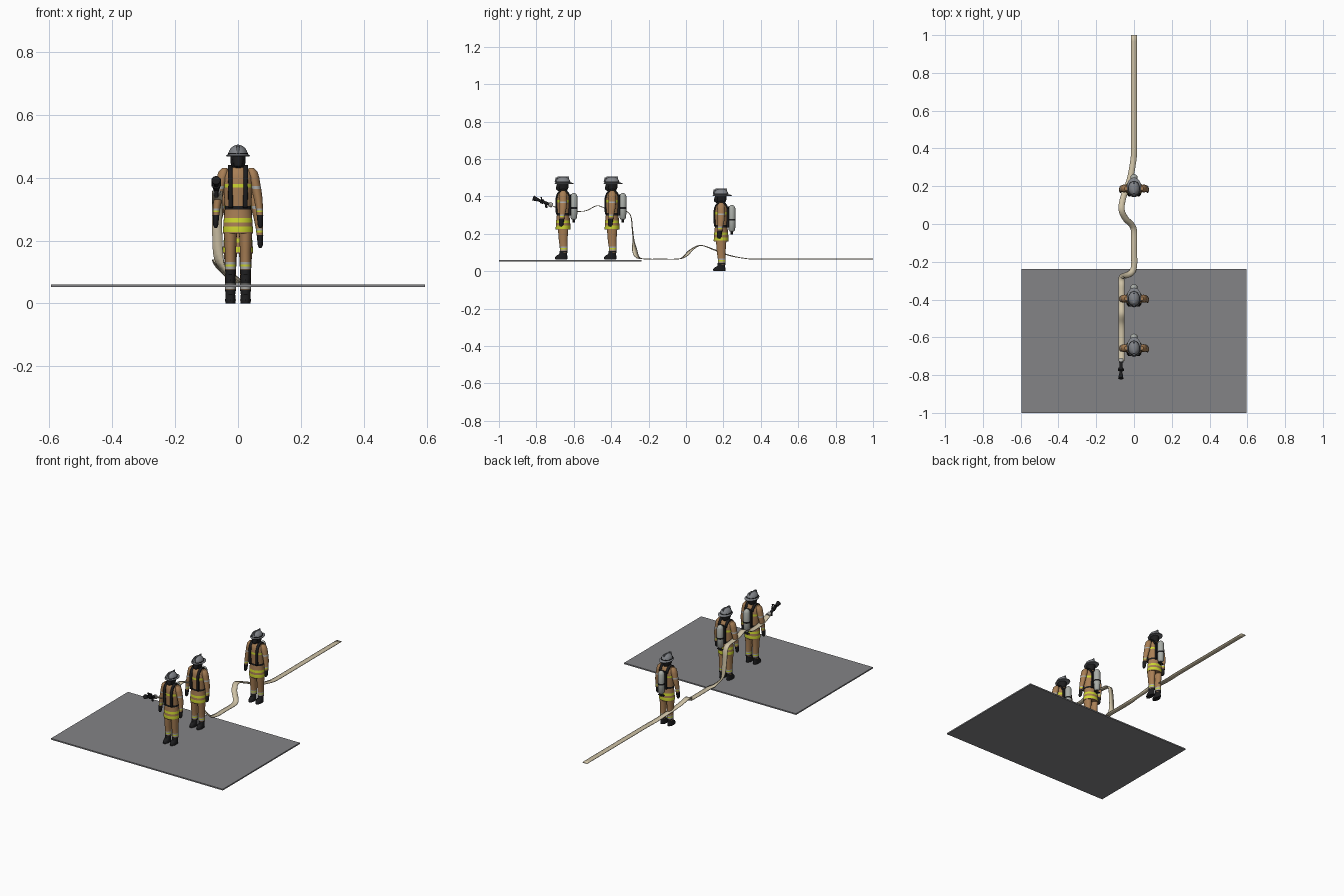
import bpy, bmesh, math
from mathutils import Vector, Matrix

if "Cube" in bpy.data.objects:
    bpy.data.objects.remove(bpy.data.objects["Cube"], do_unlink=True)


def material(name, r, g, b):
    m = bpy.data.materials.new(name)
    m.use_nodes = True
    m.diffuse_color = (r, g, b, 1)
    m.node_tree.nodes["Principled BSDF"].inputs["Base Color"].default_value = (r, g, b, 1)
    return m


TAN = material("tan cloth", .39, .21, .09)
BLACK = material("black rubber", .012, .012, .013)
YELLOW = material("yellow trim", .62, .68, .03)
SILVER = material("silver trim", .42, .42, .40)
HELMET = material("helmet grey", .22, .23, .25)
TANK = material("tank grey", .40, .42, .39)
HOSE = material("cream canvas", .62, .54, .38)
FLOOR = material("floor grey", .23, .23, .24)


def finish(name, bm, mats, smooth=True):
    bmesh.ops.recalc_face_normals(bm, faces=bm.faces)
    me = bpy.data.meshes.new(name)
    bm.to_mesh(me)
    bm.free()
    for m in mats:
        me.materials.append(m)
    ob = bpy.data.objects.new(name, me)
    bpy.context.collection.objects.link(ob)
    if smooth:
        bpy.ops.object.select_all(action='DESELECT')
        ob.select_set(True)
        bpy.context.view_layer.objects.active = ob
        bpy.ops.object.shade_smooth_by_angle(angle=math.radians(40))
    return ob


# Stacked ellipses (z, rx, ry, x, y); bands are (low, high, material)
def loft(name, rings, base, bands=(), n=20):
    bm = bmesh.new()
    rows = []
    for ring in rings:
        z, rx, ry, x, y = (tuple(ring) + (0, 0))[:5]
        rows.append([bm.verts.new((x + rx * math.cos(2 * math.pi * i / n),
                                   y + ry * math.sin(2 * math.pi * i / n), z)) for i in range(n)])
    for a, b in zip(rows, rows[1:]):
        for i in range(n):
            j = (i + 1) % n
            bm.faces.new((a[i], a[j], b[j], b[i]))
    bm.faces.new(rows[0])
    bm.faces.new(rows[-1])
    mats = [base]
    for lo, hi, m in bands:
        if m not in mats:
            mats.append(m)
        for f in bm.faces:
            if lo < f.calc_center_median().z < hi:
                f.material_index = mats.index(m)
    return finish(name, bm, mats)


def rod(name, a, b, r1, r2, mat, n=16):
    a, b = Vector(a), Vector(b)
    d = b - a
    bm = bmesh.new()
    bmesh.ops.create_cone(bm, cap_ends=True, segments=n, radius1=r1, radius2=r2, depth=d.length)
    rot = d.to_track_quat('Z', 'Y').to_matrix().to_4x4()
    bm.transform(Matrix.Translation((a + b) / 2) @ rot)
    return finish(name, bm, [mat])


def box(name, lo, hi, mat):
    lo, hi = Vector(lo), Vector(hi)
    bm = bmesh.new()
    bmesh.ops.create_cube(bm, size=1)
    bm.transform(Matrix.Translation((lo + hi) / 2) @ Matrix.Diagonal((*(hi - lo), 1)))
    return finish(name, bm, [mat], False)


# Flat strap swept along a smooth path, kept level across its width
def ribbon(name, points, width, thick, mat, steps=6):
    p = [Vector(q) for q in points]
    p = [p[0]] + p + [p[-1]]
    path = []
    for a, b, c, d in zip(p, p[1:], p[2:], p[3:]):
        for k in range(steps):
            t = k / steps
            path.append(((2 * b) + (c - a) * t + (2 * a - 5 * b + 4 * c - d) * t * t
                         + (3 * b - a - 3 * c + d) * t ** 3) / 2)
    path.append(p[-1])
    bm = bmesh.new()
    rows = []
    for i, q in enumerate(path):
        t = (path[min(i + 1, len(path) - 1)] - path[max(i - 1, 0)]).normalized()
        side = Vector((-(t.y - .25), t.x, 0)).normalized() * width / 2
        rows.append((bm.verts.new(q - side), bm.verts.new(q + side)))
    for a, b in zip(rows, rows[1:]):
        bm.faces.new((a[0], a[1], b[1], b[0]))
    ob = finish(name, bm, [mat])
    mod = ob.modifiers.new("thickness", 'SOLIDIFY')
    mod.thickness, mod.offset = thick, 0
    return ob


parts = []

# Coat, with belt and reflective trim
parts.append(loft("coat", [
    (.158, .047, .039), (.163, .048, .040), (.180, .047, .039), (.193, .046, .038),
    (.207, .045, .037), (.235, .042, .034), (.246, .042, .034), (.290, .045, .036),
    (.304, .046, .036), (.316, .047, .036), (.340, .048, .034), (.356, .040, .029),
    (.370, .020, .019)], TAN,
    [(.163, .180, YELLOW), (.193, .207, YELLOW), (.235, .246, BLACK), (.304, .316, YELLOW)], 28))

# Head, mask and helmet
parts.append(loft("head", [(.355, .015, .016), (.368, .020, .022), (.385, .024, .029),
                           (.412, .025, .030)], BLACK))
parts.append(loft("face_mask", [(.366, .006, .006, 0, -.022), (.373, .013, .014, 0, -.023),
                                (.388, .017, .015, 0, -.022), (.406, .016, .012, 0, -.020)], BLACK))
parts.append(loft("helmet_brim", [(.403, .037, .050, 0, .006), (.406, .038, .052, 0, .006),
                                  (.412, .030, .039)], HELMET, n=28))
parts.append(loft("helmet_dome", [(.409, .031, .039), (.420, .029, .037), (.430, .023, .031),
                                  (.437, .014, .022), (.440, .004, .008)], HELMET, n=28))
parts.append(box("helmet_crest", (-.003, -.031, .420), (.003, .031, .442), HELMET))
parts.append(rod("helmet_badge", (0, -.037, .413), (0, -.035, .437), .008, .005, HELMET, 6))
parts.append(loft("helmet_band", [(.410, .032, .040), (.415, .0315, .0395)], BLACK, n=28))

# Breathing gear on the back
parts.append(box("back_plate", (-.022, .028, .235), (.022, .042, .345), BLACK))
parts.append(loft("air_tank", [(.212, .010, .010, 0, .057), (.222, .018, .018, 0, .057),
                               (.270, .0195, .0195, 0, .057), (.280, .0195, .0195, 0, .057),
                               (.335, .0195, .0195, 0, .057), (.348, .014, .014, 0, .057),
                               (.355, .004, .004, 0, .057)], TANK, [(.27, .28, BLACK)]))
parts.append(rod("tank_valve", (0, .057, .196), (0, .057, .214), .007, .007, BLACK))
parts.append(rod("valve_knob", (-.018, .057, .203), (.018, .057, .203), .005, .005, BLACK))

for side, s in (("left", 1), ("right", -1)):
    # Legs and boots
    x = .024 * s
    parts.append(loft(side + "_trouser_leg", [
        (.036, .0165, .019, x, .003), (.046, .017, .020, x, .003), (.053, .017, .020, x, .003),
        (.060, .017, .021, x, .003), (.067, .017, .021, x, .003), (.100, .0175, .023, x, 0),
        (.165, .021, .028, x, 0)], TAN,
        [(.046, .053, SILVER), (.053, .060, YELLOW), (.060, .067, SILVER)]))
    parts.append(loft(side + "_boot", [
        (0, .016, .032, x, -.010), (.010, .017, .033, x, -.010), (.020, .016, .028, x, -.006),
        (.028, .015, .021, x, 0), (.044, .0175, .021, x, .003)], BLACK))
    # Arms and gloves
    parts.append(loft(side + "_sleeve", [
        (.214, .010, .013, .070 * s, -.007), (.226, .011, .014, .069 * s, -.006),
        (.232, .011, .014, .069 * s, -.006), (.238, .0115, .015, .068 * s, -.005),
        (.270, .014, .018, .064 * s, -.001), (.300, .016, .020, .058 * s, 0),
        (.309, .016, .020, .056 * s, 0), (.335, .018, .021, .050 * s, 0),
        (.355, .016, .019, .046 * s, 0), (.367, .008, .010, .042 * s, 0)], TAN,
        [(.226, .232, YELLOW), (.232, .238, SILVER), (.300, .309, SILVER)]))
    parts.append(loft(side + "_glove", [
        (.176, .004, .007, .071 * s, -.012), (.184, .008, .012, .071 * s, -.011),
        (.202, .009, .013, .070 * s, -.009), (.217, .0105, .0135, .070 * s, -.007)], BLACK))
    # Harness strap over the shoulder
    parts.append(ribbon(side + "_harness_strap", [
        (.022 * s, .036, .335), (.024 * s, .022, .360), (.025 * s, 0, .372),
        (.025 * s, -.024, .357), (.024 * s, -.036, .325), (.024 * s, -.036, .285),
        (.023 * s, -.034, .240)], .014, .008, BLACK, 4))

# Three crew members in a row
for label, y, z in (("lead", -.657, .064), ("second", -.395, .064), ("rear", .188, 0)):
    for part in parts:
        ob = part
        if label != "lead":
            ob = part.copy()
            bpy.context.collection.objects.link(ob)
        ob.name = label + "_" + part.name.replace("lead_", "")
        ob.location = (0, y, z)

# Floor slab
box("floor_slab", (-.595, -1, .052), (.595, -.238, .060), FLOOR)

# Flat hose line
ribbon("hose", [
    (0, 1, .065), (0, .7, .065), (0, .4, .065), (-.006, .32, .068), (-.024, .23, .085),
    (-.054, .15, .115), (-.066, .08, .138), (-.046, .03, .115), (-.012, -.005, .080),
    (0, -.04, .066), (0, -.13, .065), (0, -.225, .066), (-.020, -.262, .078),
    (-.058, -.277, .130), (-.066, -.286, .220), (-.066, -.294, .290), (-.066, -.315, .318),
    (-.066, -.36, .324), (-.066, -.42, .332), (-.066, -.475, .350), (-.066, -.53, .325),
    (-.066, -.58, .320), (-.066, -.66, .328), (-.066, -.725, .355)], .032, .004, HOSE)

# Nozzle
tail, tip = Vector((-.068, -.715, .352)), Vector((-.070, -.818, .392))


def along(t):
    return tail.lerp(tip, t)


rod("nozzle_coupling", tail, along(.16), .013, .012, SILVER)
rod("nozzle_body", along(.12), along(.8), .008, .007, BLACK)
rod("nozzle_collar", along(.45), along(.6), .012, .012, BLACK)
rod("nozzle_tip", along(.74), tip, .009, .014, BLACK)
rod("nozzle_grip", along(.35), along(.35) + Vector((0, .006, -.028)), .006, .006, BLACK)
up = Vector((0, -.008, .022))
for s in (1, -1):
    edge = Vector((.012 * s, 0, 0))
    rod("nozzle_bail_arm", along(.5) + edge, along(.5) + edge + up, .003, .003, BLACK, 8)
rod("nozzle_bail_bar", along(.5) + up + Vector((-.015, 0, 0)),
    along(.5) + up + Vector((.015, 0, 0)), .004, .004, BLACK, 8)
